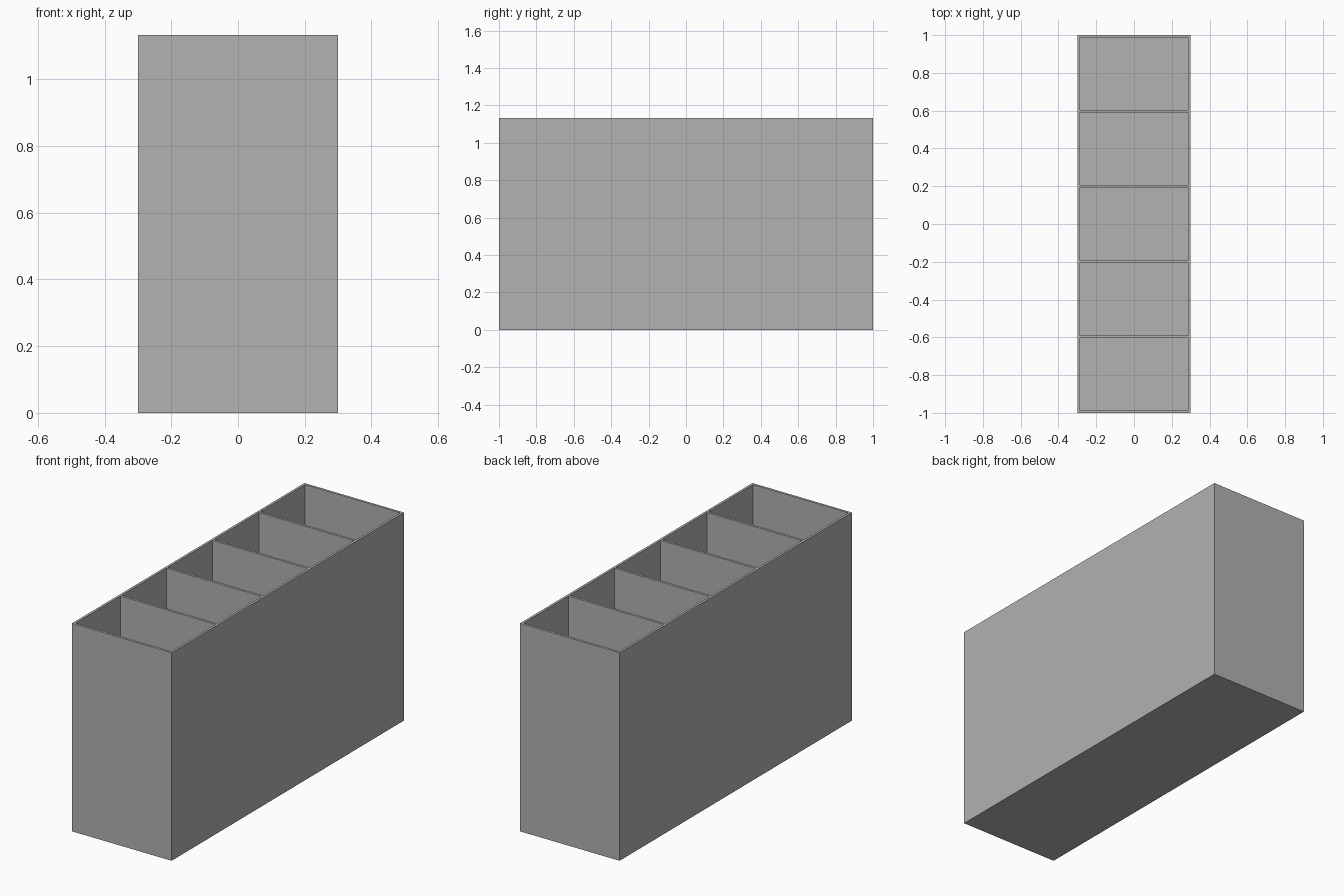
import bpy
import bmesh
from mathutils import Matrix, Vector

cube = bpy.data.objects.get("Cube")
if cube:
    bpy.data.objects.remove(cube, do_unlink=True)

WIDTH, LENGTH, HEIGHT = 0.6, 2.0, 1.133
WALL = 0.0133
CELLS = 5

grey = bpy.data.materials.new("plain grey")
grey.use_nodes = True
colour = (0.445, 0.445, 0.445, 1)
grey.diffuse_color = colour
grey.node_tree.nodes["Principled BSDF"].inputs["Base Color"].default_value = colour


def add_box(bm, low, high):
    """Add an axis-aligned box between two corners."""
    low, high = Vector(low), Vector(high)
    place = Matrix.Translation((low + high) / 2) @ Matrix.Diagonal((*(high - low), 1))
    bmesh.ops.create_cube(bm, size=1, matrix=place)


def make_object(name, bm):
    mesh = bpy.data.meshes.new(name)
    bm.to_mesh(mesh)
    bm.free()
    mesh.materials.append(grey)
    obj = bpy.data.objects.new(name, mesh)
    bpy.context.collection.objects.link(obj)
    return obj


# Solid outer block
bm = bmesh.new()
add_box(bm, (-WIDTH / 2, -LENGTH / 2, 0), (WIDTH / 2, LENGTH / 2, HEIGHT))
box = make_object("divided_box", bm)

# Row of equal compartments, open at the top
bm = bmesh.new()
cell = (LENGTH - WALL * (CELLS + 1)) / CELLS
inner = WIDTH / 2 - WALL
for i in range(CELLS):
    y = -LENGTH / 2 + WALL + i * (cell + WALL)
    add_box(bm, (-inner, y, WALL), (inner, y + cell, HEIGHT + 0.1))
cutter = make_object("compartment_cutter", bm)
cutter.hide_render = True
cutter.hide_viewport = True

# Hollow the block, then discard the cutter
cut = box.modifiers.new("compartments", 'BOOLEAN')
cut.operation = 'DIFFERENCE'
cut.solver = 'EXACT'
cut.object = cutter
bpy.context.view_layer.objects.active = box
bpy.ops.object.modifier_apply(modifier=cut.name)
bpy.data.objects.remove(cutter, do_unlink=True)
